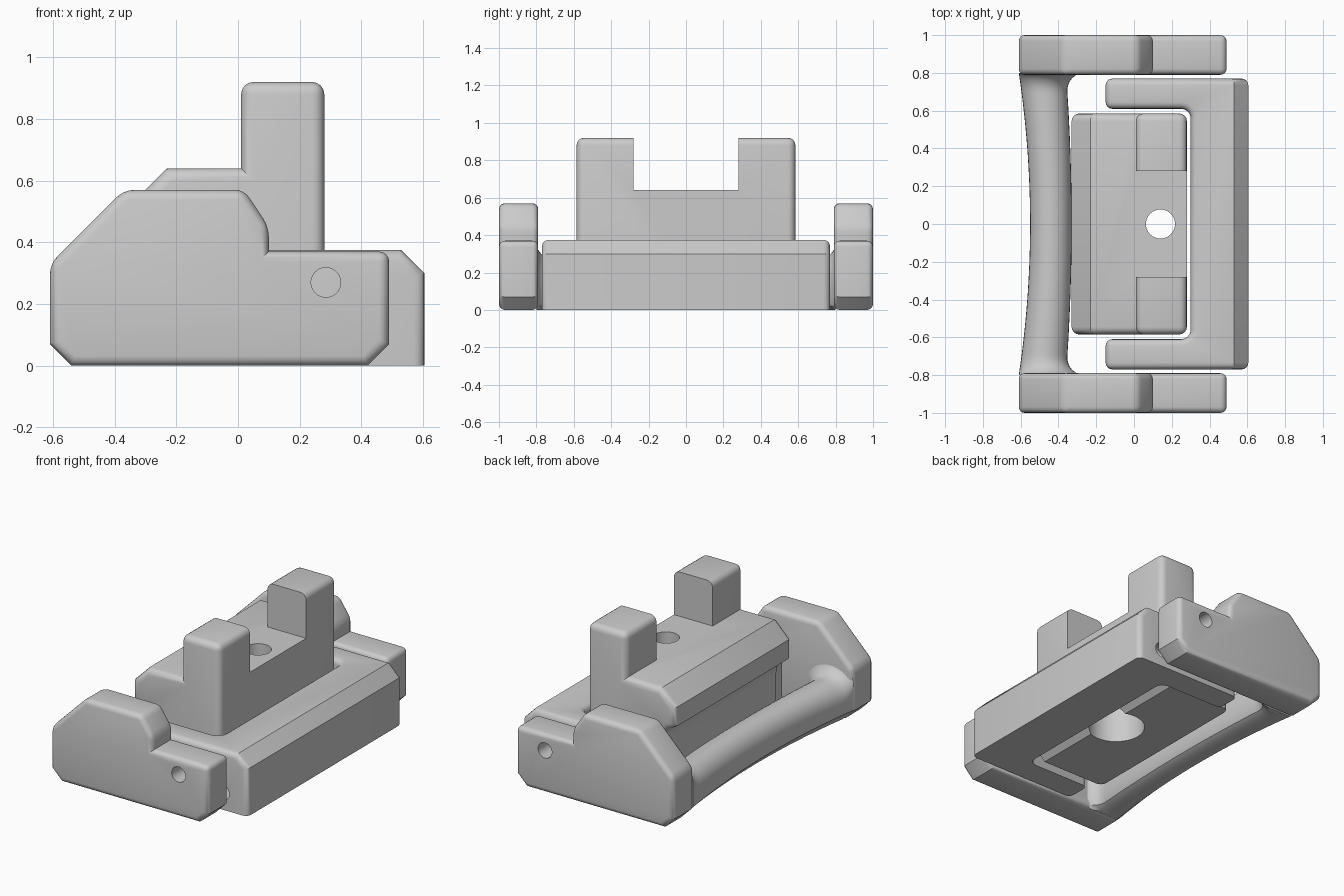
import bpy, bmesh, math
from mathutils import Vector

if "Cube" in bpy.data.objects:
    bpy.data.objects.remove(bpy.data.objects["Cube"], do_unlink=True)

grey = bpy.data.materials.new("plain_grey")
grey.use_nodes = True
COLOUR = (0.6, 0.6, 0.6, 1)
grey.diffuse_color = COLOUR
grey.node_tree.nodes["Principled BSDF"].inputs["Base Color"].default_value = COLOUR


def prism(profile, axis, lo, hi):
    """Extrude a closed profile along y (profile in xz) or z (profile in xy)."""
    bm = bmesh.new()
    verts = [bm.verts.new((a, lo, b) if axis == "y" else (a, b, lo)) for a, b in profile]
    face = bm.faces.new(verts)
    new = bmesh.ops.extrude_face_region(bm, geom=[face])["geom"]
    shift = Vector((0, hi - lo, 0) if axis == "y" else (0, 0, hi - lo))
    bmesh.ops.translate(bm, vec=shift, verts=[g for g in new if isinstance(g, bmesh.types.BMVert)])
    bmesh.ops.recalc_face_normals(bm, faces=bm.faces)
    return bm


def soften(bm, width, rule, segments=4):
    """Bevel the edges picked by a rule on angle and midpoint."""
    picked = [e for e in bm.edges if len(e.link_faces) == 2
              and rule(math.degrees(e.calc_face_angle_signed()), (e.verts[0].co + e.verts[1].co) / 2)]
    bmesh.ops.bevel(bm, geom=picked, offset=width, segments=segments, profile=0.5,
                    affect="EDGES", clamp_overlap=True)


def finish(bm, name):
    bmesh.ops.recalc_face_normals(bm, faces=bm.faces)
    mesh = bpy.data.meshes.new(name)
    bm.to_mesh(mesh)
    bm.free()
    mesh.materials.append(grey)
    obj = bpy.data.objects.new(name, mesh)
    bpy.context.collection.objects.link(obj)
    return obj


def cut(obj, *cutters):
    for cutter in cutters:
        mod = obj.modifiers.new("cut", "BOOLEAN")
        mod.operation, mod.solver, mod.object = "DIFFERENCE", "EXACT", cutter
        cutter.hide_render = True
        bpy.context.view_layer.objects.active = obj
        bpy.ops.object.modifier_apply(modifier=mod.name)
        bpy.data.objects.remove(cutter, do_unlink=True)


def disc(x, y, r, axis, lo, hi):
    turns = [math.tau * i / 40 for i in range(40)]
    return finish(prism([(x + r * math.cos(t), y + r * math.sin(t)) for t in turns], axis, lo, hi), "cutter")


parts = []

# Side plates with a stepped, chamfered outline and a pin hole
outline = [(-.61, .07), (-.54, 0), (.42, 0), (.49, .07), (.49, .37), (.10, .37),
           (.10, .45), (.02, .57), (-.37, .57), (-.61, .33)]
for side, name in ((1, "back_plate"), (-1, "front_plate")):
    bm = prism(outline, "y", *sorted((side * .79, side)))
    soften(bm, .032, lambda a, m: a > 60 or (a > 20 and m.z > .08))
    plate = finish(bm, name)
    cut(plate, disc(.285, .27, .048, "y", *sorted((side * .7, side * 1.1))))
    parts.append(plate)

# C-shaped frame with a chamfered outer top edge
c_shape = [(.605, -.77), (.605, .77), (-.15, .77), (-.15, .61), (.30, .61),
           (.30, -.61), (-.15, -.61), (-.15, -.77)]
bm = prism(c_shape, "z", 0, .375)
soften(bm, .05, lambda a, m: a < -20)
soften(bm, .075, lambda a, m: m.x > .6 and m.z > .37, 1)
soften(bm, .035, lambda a, m: a > 60 and m.z > .01)
frame = finish(bm, "c_frame")
for side in (1, -1):
    cut(frame, disc(.43, .11, .048, "y", *sorted((side * .55, side * .9))))
parts.append(frame)

# Centre block with two uprights, a coved undercut and a bored hole
section = [(-.23, .64), (.01, .64), (.01, .92), (.28, .92), (.28, .11), (.20, .03),
           (-.24, .03), (-.24, .30), (-.25, .35), (-.28, .39), (-.33, .42), (-.33, .54)]
bm = prism(section, "y", -.585, .585)
soften(bm, .04, lambda a, m: a > 60 and m.z > .12)
block = finish(bm, "centre_block")
gap = finish(prism([(-.005, .64), (.5, .64), (.5, 1.1), (-.005, 1.1)], "y", -.28, .28), "cutter")
cut(block, gap, disc(.14, 0, .077, "z", -.1, 1), disc(.14, 0, .17, "z", -.1, .3))
parts.append(block)

# Curved handle, flaring where it meets the side plates
bm = bmesh.new()
rings = []
for i in range(49):
    y = .80 * math.sin(math.pi / 2 * (i / 24 - 1))
    t = abs(y) / .8
    d = max(0, abs(y) - .70)
    flare = .10 - math.sqrt(max(0, .01 - d * d))
    outer, inner = -.55 - .06 * t * t, -.33 - .03 * t * t + flare
    mid, half, top = (outer + inner) / 2, (inner - outer) / 2, .27 + flare * .9
    ring = [(mid + .55 * half, 0), (mid + .85 * half, .02), (inner, .06)]
    for k in range(17):
        a = math.pi * k / 16
        ring.append((mid + half * math.cos(a), top - .12 + .12 * math.sin(a)))
    ring += [(outer, .075), (outer + .075, 0)]
    rings.append([bm.verts.new((x, y, z)) for x, z in ring])
for a, b in zip(rings, rings[1:]):
    for k in range(len(a)):
        j = (k + 1) % len(a)
        bm.faces.new((a[k], a[j], b[j], b[k]))
bm.faces.new(rings[0])
bm.faces.new(rings[-1])
parts.append(finish(bm, "handle"))

# Smooth the rounded edges, keep the hard ones
bpy.ops.object.select_all(action="DESELECT")
for part in parts:
    part.select_set(True)
bpy.context.view_layer.objects.active = parts[0]
bpy.ops.object.shade_smooth_by_angle(angle=math.radians(32))
